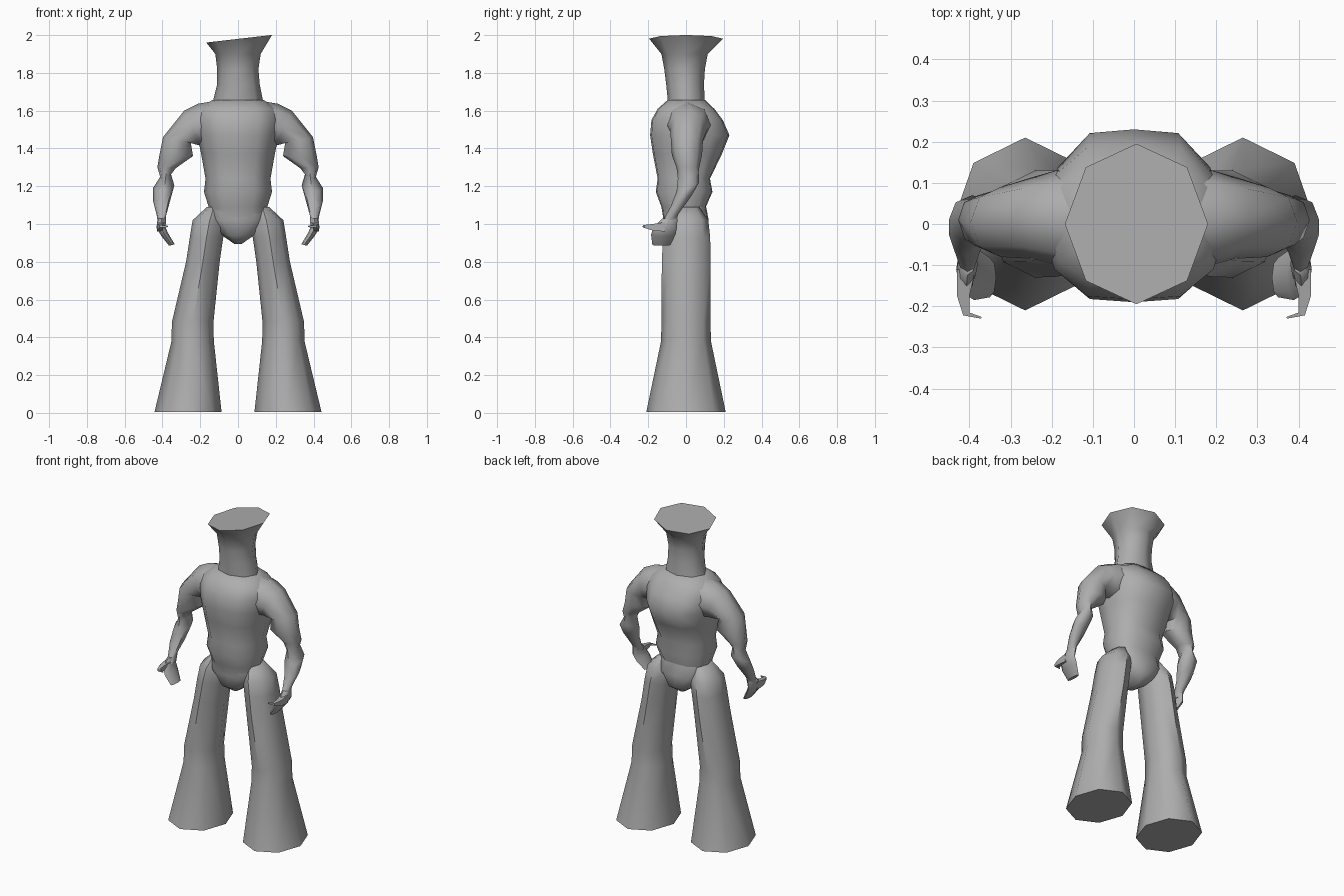
import bpy, bmesh, math
from mathutils import Vector

if "Cube" in bpy.data.objects:
    bpy.data.objects.remove(bpy.data.objects["Cube"])

grey = bpy.data.materials.new("clay grey")
grey.diffuse_color = (0.42, 0.42, 0.42, 1)
grey.use_nodes = True
grey.node_tree.nodes["Principled BSDF"].inputs["Base Color"].default_value = grey.diffuse_color


def loft(name, rings, mirror=False):
    """Skin a list of equal-length point rings and cap both ends."""
    bm = bmesh.new()
    loops = [[bm.verts.new(p) for p in ring] for ring in rings]
    n = len(loops[0])
    for a, b in zip(loops, loops[1:]):
        for i in range(n):
            j = (i + 1) % n
            bm.faces.new((a[i], a[j], b[j], b[i]))
    bm.faces.new(loops[0])
    bm.faces.new(loops[-1])
    bmesh.ops.recalc_face_normals(bm, faces=bm.faces)
    mesh = bpy.data.meshes.new(name)
    bm.to_mesh(mesh)
    bm.free()
    mesh.materials.append(grey)
    obj = bpy.data.objects.new(name, mesh)
    bpy.context.collection.objects.link(obj)
    if mirror:
        obj.modifiers.new("mirror", 'MIRROR')
    bpy.ops.object.select_all(action='DESELECT')
    obj.select_set(True)
    bpy.context.view_layer.objects.active = obj
    bpy.ops.object.shade_smooth_by_angle(angle=math.radians(55))
    return obj


def level(z, x0, x1, y0, y1, tilt=0.0, n=8):
    """Horizontal ring spanning x0..x1 and y0..y1."""
    cx, cy, rx, ry = (x0 + x1) / 2, (y0 + y1) / 2, (x1 - x0) / 2, (y1 - y0) / 2
    pts = []
    for i in range(n):
        a = 2 * math.pi * i / n
        x = cx + rx * math.cos(a)
        pts.append((x, cy + ry * math.sin(a), z + tilt * x))
    return pts


def body(z, rx, front, back):
    """Boxier torso ring, broad across the chest and back."""
    half = [(0, 1), (.5, .96), (.86, .6), (1, 0), (.86, -.6), (.5, -.96), (0, -1)]
    outline = half + [(-x, y) for x, y in half[-2:0:-1]]
    return [(x * rx, y * (back if y > 0 else front), z) for x, y in outline]


def limb(outer, inner, y, depth, slope=0.0, n=8):
    """Ring between two (x, z) points; slope tips it for a limb going forward."""
    a, b = Vector((outer[0], y, outer[1])), Vector((inner[0], y, inner[1]))
    c, u, v = (a + b) / 2, (a - b) / 2, Vector((0, depth, depth * slope))
    return [c + u * math.cos(t) + v * math.sin(t)
            for t in (2 * math.pi * i / n for i in range(n))]


# Neck and flared head with a slanted flat top
loft("head", [
    level(1.64, -.135, .135, -.095, .10),
    level(1.74, -.11, .115, -.105, .095),
    level(1.82, -.11, .108, -.115, .10),
    level(1.90, -.12, .12, -.13, .115),
    level(1.98, -.168, .18, -.195, .195, tilt=.115),
])

# Torso from the waist to the collar
loft("torso", [
    body(1.03, .155, .12, .11),
    body(1.09, .155, .13, .105),
    body(1.17, .18, .16, .14),
    body(1.24, .172, .15, .127),
    body(1.37, .195, .175, .19),
    body(1.47, .215, .19, .23),
    body(1.55, .225, .183, .195),
    body(1.61, .21, .15, .15),
    body(1.657, .135, .096, .10),
])

# Pelvis narrowing to the crotch
loft("pelvis", [
    body(1.10, .15, .125, .105),
    body(1.02, .17, .12, .12),
    body(.94, .085, .105, .115),
    body(.895, .02, .04, .05),
])

# Flared trouser legs
loft("leg", [
    level(.005, .087, .442, -.21, .21),
    level(.38, .128, .352, -.132, .132),
    level(.48, .13, .35, -.13, .13),
    level(.80, .097, .275, -.128, .13),
    level(.93, .078, .255, -.122, .128),
    level(1.02, .06, .24, -.112, .118),
    level(1.09, .09, .165, -.07, .07),
], mirror=True)

# Shoulder, upper arm and forearm
loft("arm", [
    limb((.12, 1.652), (.12, 1.42), .01, .13),
    limb((.21, 1.637), (.17, 1.41), .015, .115),
    limb((.285, 1.60), (.20, 1.415), .015, .10),
    limb((.397, 1.46), (.25, 1.43), .005, .085),
    limb((.415, 1.37), (.238, 1.36), .005, .08),
    limb((.427, 1.30), (.33, 1.295), .01, .06),
    limb((.412, 1.25), (.355, 1.265), .012, .055, .3),
    limb((.45, 1.19), (.337, 1.205), .01, .06, .4),
    limb((.45, 1.125), (.36, 1.12), -.025, .055, .5),
    limb((.428, 1.035), (.382, 1.04), -.08, .04, .4),
    limb((.425, 1.00), (.38, 1.00), -.10, .045, .2),
], mirror=True)

# Hand curling inward, with a thumb pointing forward
loft("hand", [
    limb((.425, 1.03), (.385, 1.03), -.085, .04),
    limb((.432, .98), (.385, .985), -.11, .062),
    limb((.405, .935), (.372, .955), -.12, .065),
    limb((.365, .885), (.335, .892), -.13, .048),
], mirror=True)
loft("thumb", [
    [(.43, -.11, 1.01), (.385, -.11, 1.01), (.385, -.11, .96), (.43, -.11, .96)],
    [(.43, -.175, 1.00), (.40, -.175, 1.00), (.40, -.175, .965), (.43, -.175, .965)],
    [(.415, -.222, .995), (.40, -.215, .995), (.40, -.215, .98), (.415, -.222, .98)],
    [(.372, -.23, .99), (.37, -.226, .99), (.37, -.226, .984), (.372, -.23, .984)],
], mirror=True)
